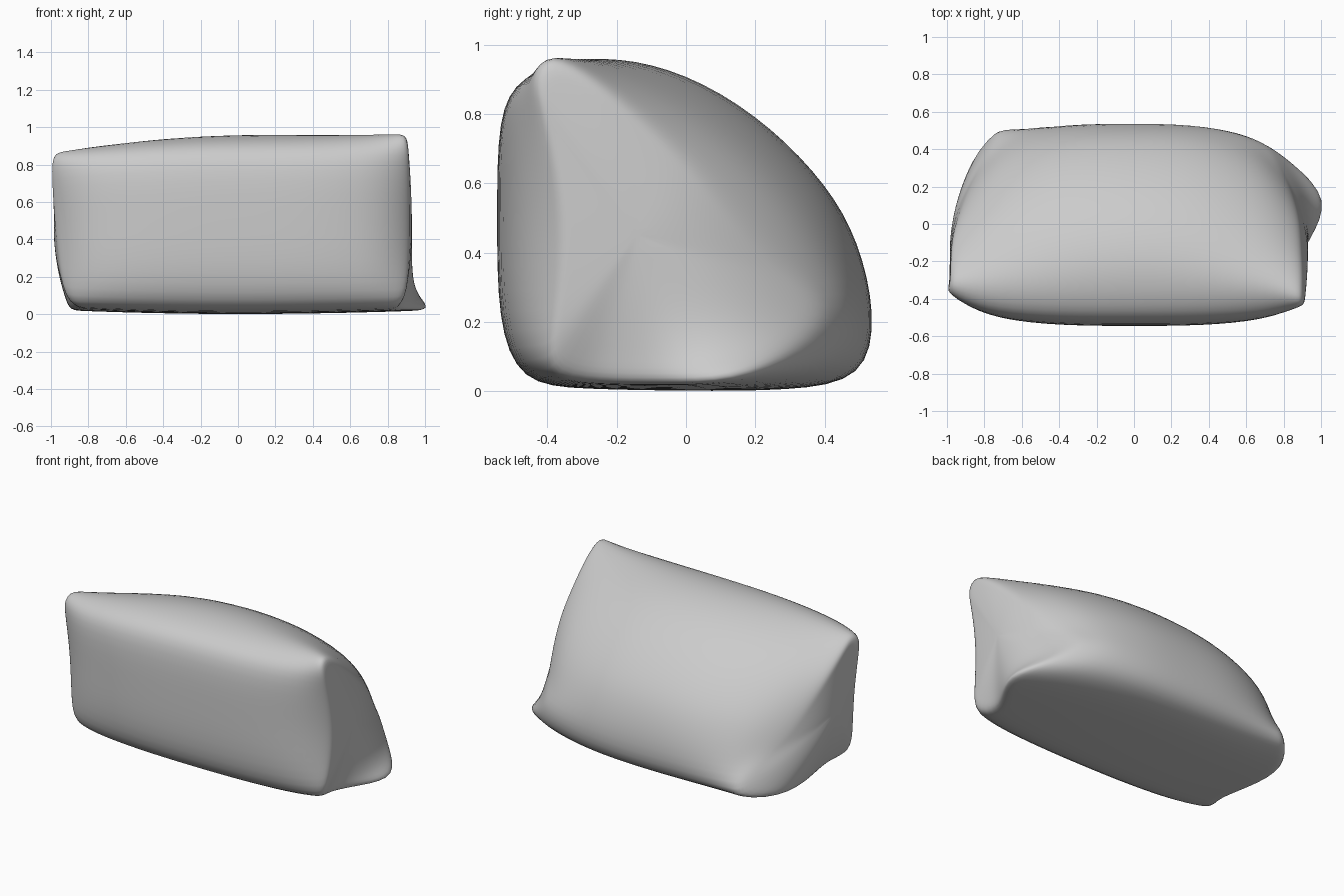
import bpy, bmesh
from mathutils import Vector

if "Cube" in bpy.data.objects:
    bpy.data.objects.remove(bpy.data.objects["Cube"])

# Wedge profile at the middle (y, z), running up the front, over the back, along the base
MID = [(-.30, .005), (-.48, .02), (-.545, .2), (-.545, .5), (-.545, .80), (-.48, .91),
       (-.32, .96), (-.15, .965), (.05, .905), (.25, .77), (.41, .6), (.50, .44),
       (.55, .22), (.52, .03), (.3, 0), (0, 0)]
# Seam rims around each end (x, y, z), matching the profile points
RIGHT = [(.83, -.25, .02), (.89, -.42, .04), (.91, -.38, .22), (.92, -.35, .5),
         (.91, -.42, .8), (.91, -.45, .91), (.90, -.41, .99), (.90, -.27, .91),
         (.89, -.13, .79), (.88, .02, .65), (.85, .14, .51), (.80, .26, .37),
         (.71, .43, .25), (.87, .31, .12), (1.08, .13, .02), (.96, -.07, .02)]
LEFT = [(-.84, -.25, .03), (-.91, -.40, .04), (-.95, -.36, .24), (-.98, -.33, .5),
        (-1, -.36, .75), (-1, -.37, .84), (-.98, -.31, .88), (-.98, -.2, .80),
        (-.97, -.07, .70), (-.94, .03, .59), (-.90, .14, .47), (-.85, .25, .35),
        (-.75, .41, .23), (-.69, .57, .05), (-.92, .31, .02), (-.89, 0, .02)]


def body_ring(u):
    """Ring between the middle (u = 0) and an end rim (u = -1 or 1)."""
    a = abs(u)
    ring = []
    for (y, z), (rx, ry, rz) in zip(MID, RIGHT if u > 0 else LEFT):
        power = 6 if y < -.25 else 4
        ring.append(Vector((rx * a, y + (ry - y) * a ** power, z + (rz - z) * a ** 2)))
    return ring


def cap_ring(rim, centre, k):
    """Ring shrunk towards the centre of a softly bulging end."""
    ring = []
    for p in rim:
        # Points sticking out past the end (corner ear) fall back quickly
        fall = 6 if abs(p.x) > abs(centre.x) + .01 else 2
        x = centre.x + (p.x - centre.x) * (1 - k) ** fall
        ring.append(Vector((x, *p.lerp(centre, k).yz)))
    return ring


bm = bmesh.new()
left_c, right_c = Vector((-.985, -.14, .45)), Vector((.93, -.14, .45))
left_rim, right_rim = body_ring(-1), body_ring(1)
rings = [cap_ring(left_rim, left_c, k) for k in (.85, .6, .35, .14)]
rings += [body_ring(u) for u in (-1, -.92, -.75, -.4, 0, .4, .75, .92, 1)]
rings += [cap_ring(right_rim, right_c, k) for k in (.14, .35, .6, .85)]

# Skin the rings and close both ends
loops = [[bm.verts.new(p) for p in ring] for ring in rings]
n = len(MID)
for a, b in zip(loops, loops[1:]):
    for i in range(n):
        j = (i + 1) % n
        bm.faces.new((a[i], a[j], b[j], b[i]))
for loop, c in ((loops[0], left_c), (loops[-1], right_c)):
    v = bm.verts.new(c)
    for i in range(n):
        bm.faces.new((loop[i], loop[(i + 1) % n], v))
bmesh.ops.recalc_face_normals(bm, faces=bm.faces)

# Soft cushion body
mesh = bpy.data.meshes.new("wedge_cushion")
bm.to_mesh(mesh)
bm.free()
cushion = bpy.data.objects.new("wedge_cushion", mesh)
bpy.context.collection.objects.link(cushion)
mesh.polygons.foreach_set("use_smooth", [True] * len(mesh.polygons))
sub = cushion.modifiers.new("soft", 'SUBSURF')
sub.levels = sub.render_levels = 2
